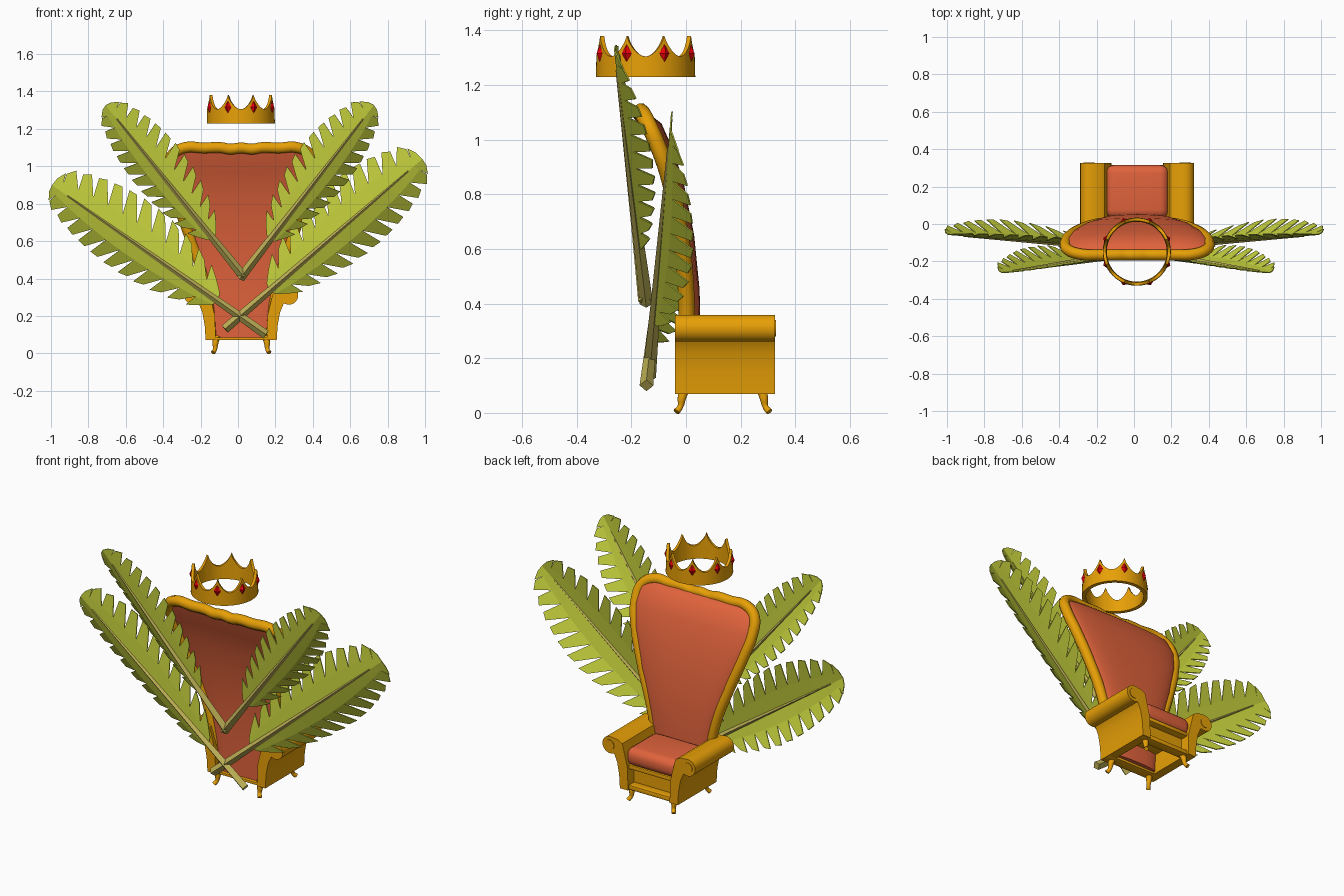
import bpy, bmesh, math
from mathutils import Vector

if "Cube" in bpy.data.objects:
    bpy.data.objects.remove(bpy.data.objects["Cube"])

CX = 0.017  # chair centre line


def mat(name, col):
    m = bpy.data.materials.new(name)
    m.diffuse_color = (*col, 1)
    m.use_nodes = True
    m.node_tree.nodes["Principled BSDF"].inputs["Base Color"].default_value = m.diffuse_color
    return m


GOLD = mat("gold", (0.80, 0.35, 0.002))
RED = mat("red_fabric", (0.75, 0.125, 0.045))
LEAF = mat("leaf_green", (0.55, 0.62, 0.045))
STEM = mat("stem_tan", (0.50, 0.42, 0.09))
GEM = mat("ruby", (0.80, 0.0, 0.003))


def finish(ob, m, smooth=None):
    ob.data.materials.clear()
    ob.data.materials.append(m)
    if smooth:
        bpy.ops.object.select_all(action='DESELECT')
        ob.select_set(True)
        bpy.context.view_layer.objects.active = ob
        bpy.ops.object.shade_smooth_by_angle(angle=math.radians(smooth))
    return ob


def mesh(name, verts, faces, m, smooth=None):
    me = bpy.data.meshes.new(name)
    me.from_pydata([tuple(v) for v in verts], [], faces)
    bm = bmesh.new()
    bm.from_mesh(me)
    bmesh.ops.remove_doubles(bm, verts=bm.verts, dist=.0004)
    bmesh.ops.recalc_face_normals(bm, faces=bm.faces)
    bm.to_mesh(me)
    bm.free()
    ob = bpy.data.objects.new(name, me)
    bpy.context.collection.objects.link(ob)
    return finish(ob, m, smooth)


def loft(name, rings, m, smooth=None, closed=False):
    n, k = len(rings[0]), len(rings)
    verts = [p for r in rings for p in r]
    faces = [(i * n + j, i * n + (j + 1) % n, (i + 1) % k * n + (j + 1) % n, (i + 1) % k * n + j)
             for i in range(k if closed else k - 1) for j in range(n)]
    if not closed:
        faces += [tuple(range(n)), tuple(range((k - 1) * n, k * n))]
    return mesh(name, verts, faces, m, smooth)


def tube(name, pts, r, m, radii=None):
    cu = bpy.data.curves.new(name, 'CURVE')
    cu.dimensions = '3D'
    cu.bevel_depth, cu.bevel_resolution, cu.resolution_u = r, 3, 6
    cu.use_fill_caps = True
    sp = cu.splines.new('BEZIER')
    sp.bezier_points.add(len(pts) - 1)
    for i, p in enumerate(pts):
        b = sp.bezier_points[i]
        b.co = p
        b.handle_left_type = b.handle_right_type = 'AUTO'
        b.radius = radii[i] if radii else 1
    ob = bpy.data.objects.new(name, cu)
    bpy.context.collection.objects.link(ob)
    bpy.ops.object.select_all(action='DESELECT')
    ob.select_set(True)
    bpy.context.view_layer.objects.active = ob
    bpy.ops.object.convert(target='MESH')
    return finish(bpy.context.view_layer.objects.active, m, 50)


def box(name, lo, hi, m, bevel=0.0, seg=2):
    bm = bmesh.new()
    bmesh.ops.create_cube(bm, size=1)
    for v in bm.verts:
        v.co = Vector([(a + b) / 2 + c * (b - a) for a, b, c in zip(lo, hi, v.co)])
    if bevel:
        bmesh.ops.bevel(bm, geom=bm.edges[:], offset=bevel, segments=seg, affect='EDGES', profile=0.5)
    me = bpy.data.meshes.new(name)
    bm.to_mesh(me)
    bm.free()
    ob = bpy.data.objects.new(name, me)
    bpy.context.collection.objects.link(ob)
    return finish(ob, m, 40)


# Backrest: outline rows of (z, half width, y)
ROWS = [(.085, .158, .003), (.25, .172, .003), (.45, .215, .0), (.65, .285, -.02),
        (.85, .355, -.06), (.97, .383, -.10), (1.06, .368, -.14), (1.10, .30, -.162)]
rings = []
for z, hw, y in ROWS:
    ring = []
    for k in range(32):
        a = 2 * math.pi * k / 32
        c, s = math.cos(a), math.sin(a)
        depth = (.05 if s > 0 else .02) * (0.4 if z > 1.08 else 1)
        ring.append((CX + hw * math.copysign(abs(c) ** .7, c), y + depth * math.copysign(abs(s) ** .7, s), z))
    rings.append(ring)
loft("back_cushion", rings, RED, 50)

# Frame rolled around the backrest, with a wavy crest
right = [(CX + hw, y, z) for z, hw, y in ROWS]
crest = [(CX + x, -.165, z) for x, z in [(.2, 1.098), (.11, 1.1), (.06, 1.092), (0, 1.098), (-.06, 1.092), (-.11, 1.1), (-.2, 1.098)]]
left = [(2 * CX - x, y, z) for x, y, z in reversed(right)]
tube("back_frame", right + crest + left, .03, GOLD)

# Hollow seat base, rails and cushion
box("seat_plate", (CX - .16, .02, .19), (CX + .16, .285, .21), GOLD)
box("front_panel", (CX - .16, .25, .08), (CX + .16, .265, .2), GOLD)
box("bottom_rail", (CX - .185, .255, .07), (CX + .185, .315, .098), GOLD, .006)
box("back_rail", (CX - .19, -.035, .07), (CX + .19, .03, .086), GOLD, .004)
box("top_rail", (CX - .15, .2, .19), (CX + .15, .31, .215), GOLD, .006)
box("seat_cushion", (CX - .168, .03, .205), (CX + .168, .315, .312), RED, .045, 5)

# Scrolled arms and small curved legs
arc = [(.255 + .05 * math.cos(math.radians(a)), .31 + .05 * math.sin(math.radians(a))) for a in range(-120, 101, 20)]
prof = [(.137, .07), (.19, .07), (.195, .15), (.208, .22), (.225, .26)] + arc + [(.205, .355), (.175, .338), (.162, .29), (.14, .2)]
for side, s in (("left", -1), ("right", 1)):
    loft(f"{side}_arm", [[(CX + s * x, y, z) for x, z in prof] for y in (-.04, .325)], GOLD, 40)
    disc = [[(CX + s * .257 + .03 * math.cos(k * math.pi / 10), y, .31 + .03 * math.sin(k * math.pi / 10))
             for k in range(20)] for y in (.32, .329)]
    loft(f"{side}_arm_scroll", disc, GOLD, 40)
    for end, y0, d in (("back", -.005, -1), ("front", .275, 1)):
        x0 = CX + s * .13
        tube(f"{side}_{end}_leg", [(x0, y0, .09), (x0 + s * .008, y0 + d * .010, .055),
                                   (x0 + s * .010, y0 + d * .016, .022), (x0 + s * .02, y0 + d * .03, .004)],
             .018, GOLD, radii=[1.1, .9, .6, .7])

# Crown: ring with eight points, gem on each
CC, N = Vector((.015, -.148, 0)), 128
cols = []
for k in range(N):
    a = 2 * math.pi * k / N
    zt = 1.305 + .075 * (1 - abs(math.sin(4 * (a - math.pi / 8))) ** .75)
    cols.append([(CC.x + r * math.cos(a), CC.y + r * math.sin(a), z)
                 for r, z in ((.182, 1.23), (.18, zt), (.164, zt), (.160, 1.23))])
loft("crown", cols, GOLD, 40, closed=True)
for k in range(8):
    a = math.pi / 8 + k * math.pi / 4
    c = CC + Vector((.18 * math.cos(a), .18 * math.sin(a), 1.316))
    t, o = Vector((-math.sin(a), math.cos(a), 0)) * .02, Vector((math.cos(a), math.sin(a), 0)) * .014
    u = Vector((0, 0, .034))
    mesh(f"crown_gem_{k}", [c + t, c + o, c - t, c - o, c + u, c - u],
         [f for i in range(4) for f in ((i, (i + 1) % 4, 4), ((i + 1) % 4, i, 5))], GEM)


def palm_leaf(name, base, tip, upper, lower):
    """Arched leaf: each half is (width, depth toward +y), cut into slanted leaflets."""
    base, tip = Vector(base), Vector(tip)
    d = tip - base
    L = d.length
    d.normalize()
    up = Vector((-d.z, 0, d.x)).normalized()
    if up.z < 0:
        up = -up
    verts, faces = [], []
    n, u0 = 11, .235 * L
    step = (L - u0) / n

    def hw(t):
        return .42 + .58 * math.sin(math.pi * min(max(t, 0), 1)) ** .8

    for s, (W, D) in ((1, upper), (-1, lower)):
        def P(u, f):
            return base + d * (u + .38 * W * f) + up * (s * W * f) + Vector((0, D * f * (.4 + .6 * f), 0))

        def poly(ps):
            idx = list(range(len(verts), len(verts) + len(ps)))
            faces.append(idx if s > 0 else idx[::-1])
            verts.extend(ps)
        for i in range(n):
            a, b = u0 + i * step, u0 + (i + 1) * step
            fa, fb = hw(i / n), hw((i + 1) / n)
            ia, ib = .42 * fa, .42 * fb
            poly([P(a, 0), P(b, 0), P(b, ib), P(a, ia)])
            poly([P(a, ia), P(b, ib), P(b - step * .06, fb), P(a + step * .42, fa * .97)])
        poly([P(L, 0), P(L + .06, 0), P(L + .04, .2), P(L, .42), P(L, .42 * .42)])
    ob = mesh(name, verts, faces, LEAF)
    md = ob.modifiers.new("thickness", 'SOLIDIFY')
    md.thickness, md.offset = .005, 0
    # Diamond-section rib running the whole length
    w = d.cross(up)
    loft(name + "_stem", [[p + (up * math.cos(k * math.pi / 2) + w * math.sin(k * math.pi / 2)) * r for k in range(4)]
                          for p, r in ((base, .025), (base + d * L * .3, .018), (base + d * L * .97, .006))], STEM)


# Two upper and two lower crossed leaves behind the chair
palm_leaf("upper_right_leaf", (.01, -.145, .40), (.69, -.255, 1.28), (.175, .01), (.14, .10))
palm_leaf("upper_left_leaf", (.03, -.15, .41), (-.67, -.255, 1.28), (.165, .01), (.14, .10))
palm_leaf("lower_right_leaf", (-.07, -.135, .13), (.94, -.06, 1.0), (.225, .02), (.19, .11))
palm_leaf("lower_left_leaf", (.15, -.145, .10), (-.945, -.06, .865), (.225, .02), (.18, .11))
